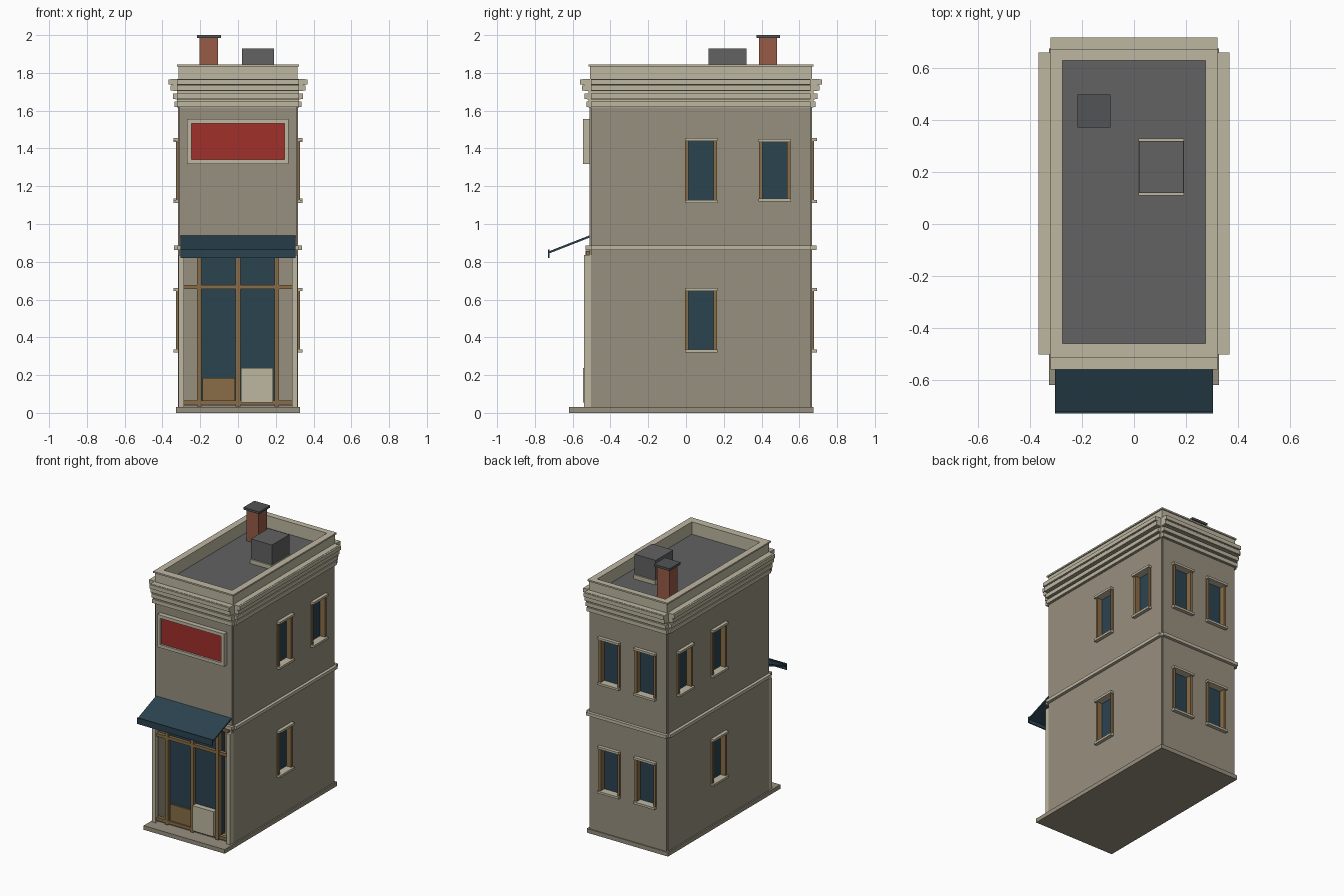
import bpy, bmesh
from mathutils import Vector

if "Cube" in bpy.data.objects:
    bpy.data.objects.remove(bpy.data.objects["Cube"], do_unlink=True)


def material(name, r, g, b):
    m = bpy.data.materials.new(name)
    m.use_nodes = True
    col = [(c / 255) ** 2.2 for c in (r, g, b)] + [1]
    m.diffuse_color = col
    m.node_tree.nodes["Principled BSDF"].inputs["Base Color"].default_value = col
    return m


WALL = material("stone wall", 150, 142, 126)
TRIM = material("pale trim", 188, 181, 160)
TEAL = material("dark teal", 47, 69, 81)
WOOD = material("brown wood", 135, 109, 73)
RED = material("sign red", 158, 51, 46)
BRICK = material("chimney brick", 150, 91, 72)
GREY = material("roof grey", 98, 98, 98)
SLATE = material("cap slate", 82, 84, 87)

# wall planes, measured outward from the centre
SIDE, FRONT, BACK = 0.317, 0.51, 0.668
PLANE = {"right": SIDE, "left": SIDE, "front": FRONT, "back": BACK}
NOTCH = 0.008


def finish(bm, name, mat):
    bmesh.ops.recalc_face_normals(bm, faces=bm.faces)
    me = bpy.data.meshes.new(name)
    bm.to_mesh(me)
    bm.free()
    me.materials.append(mat)
    ob = bpy.data.objects.new(name, me)
    bpy.context.collection.objects.link(ob)
    return ob


def boxes(name, mat, spans):
    """One object from boxes given as (x0, x1, y0, y1, z0, z1)."""
    bm = bmesh.new()
    for x0, x1, y0, y1, z0, z1 in spans:
        lo, hi = Vector((x0, y0, z0)), Vector((x1, y1, z1))
        for v in bmesh.ops.create_cube(bm, size=1)["verts"]:
            v.co = (lo + hi) / 2 + v.co * (hi - lo)
    return finish(bm, name, mat)


def prism(name, mat, outline, depth, axis):
    """Extrude a closed outline along an axis vector."""
    bm = bmesh.new()
    f = bm.faces.new([bm.verts.new(p) for p in outline])
    ext = bmesh.ops.extrude_face_region(bm, geom=[f])["geom"]
    for v in ext:
        if isinstance(v, bmesh.types.BMVert):
            v.co += Vector(axis) * depth
    return finish(bm, name, mat)


def on_wall(wall, u0, u1, d0, d1, z0, z1):
    """Box span along a wall; d is the distance out from its plane."""
    d0, d1 = d0 + PLANE[wall], d1 + PLANE[wall]
    if wall == "right":
        return d0, d1, u0, u1, z0, z1
    if wall == "left":
        return -d1, -d0, u0, u1, z0, z1
    if wall == "back":
        return u0, u1, d0, d1, z0, z1
    return u0, u1, -d1, -d0, z0, z1


def band(z0, z1, out, deep=0.03):
    """Four strips round the building, leaving the corners notched."""
    spans = [on_wall(w, -FRONT + NOTCH, BACK - NOTCH, -deep, out, z0, z1)
             for w in ("left", "right")]
    return spans + [on_wall(w, -SIDE - 0.005, SIDE + 0.005, -deep, out, z0, z1)
                    for w in ("front", "back")]


# base slab and main body with notched corners
boxes("base_slab", WALL, [(-0.327, 0.327, -0.62, 0.675, 0, 0.03)])
n, s = NOTCH, SIDE
quarter = [(s, BACK - n), (s - n, BACK - n), (s - n, BACK)]
back_half = quarter + [(-x, y) for x, y in reversed(quarter)]
front_half = [(x, -FRONT + (BACK - y)) for x, y in reversed(back_half)]
body = prism("walls", WALL, [(x, y, 0.03) for x, y in back_half + front_half],
             1.72, (0, 0, 1))

# window positions: wall, centre, sill height, lintel top
LOW, HIGH = (0.32, 0.66), (1.11, 1.455)
windows = [(w, 0.08, *z) for w in ("left", "right") for z in (LOW, HIGH)]
windows += [(w, 0.47, 1.12, 1.45) for w in ("left", "right")]
windows += [("back", u, *z) for u in (-0.145, 0.145) for z in (LOW, HIGH)]

# cut window openings and the shopfront recess
holes = [on_wall(w, c - 0.08, c + 0.08, -0.045, 0.05, a + 0.005, b - 0.005)
         for w, c, a, b in windows]
holes.append(on_wall("front", -0.285, 0.285, -0.075, 0.05, 0.04, 0.86))
cutter = boxes("opening_cutter", WALL, holes)
cutter.hide_render = True
mod = body.modifiers.new("openings", "BOOLEAN")
mod.operation, mod.solver, mod.object = "DIFFERENCE", "EXACT", cutter
bpy.context.view_layer.objects.active = body
bpy.ops.object.modifier_apply(modifier=mod.name)
bpy.data.objects.remove(cutter, do_unlink=True)

# windows: glass, wooden jambs, pale lintel and sill
for i, (w, c, a, b) in enumerate(windows, 1):
    h = 0.086
    boxes(f"{w}_window_glass_{i}", TEAL,
          [on_wall(w, c - 0.08, c + 0.08, -0.045, -0.03, a + 0.005, b - 0.005)])
    boxes(f"{w}_window_jambs_{i}", WOOD,
          [on_wall(w, u, u + 0.018, -0.04, 0.01, a + 0.012, b - 0.012)
           for u in (c - h + 0.002, c + h - 0.02)])
    boxes(f"{w}_window_lintel_and_sill_{i}", TRIM,
          [on_wall(w, c - h, c + h, -0.04, 0.025, z, z + 0.016)
           for z in (a, b - 0.016)])

# string course, stepped cornice, parapet
boxes("string_course", TRIM, band(0.862, 0.885, 0.022))
boxes("cornice_core", TRIM, band(1.63, 1.75, 0.006))
for i, (z, out) in enumerate([(1.62, 0.018), (1.662, 0.027),
                              (1.706, 0.04), (1.738, 0.051)], 1):
    boxes(f"cornice_step_{i}", TRIM, band(z, z + 0.028, out))
    boxes(f"cornice_joint_{i}", TRIM, band(z - 0.002, z + 0.03, out - 0.012))


def ring(name, out, z0, z1):
    xo, yf, yb = SIDE + out, -FRONT - out, BACK + out
    boxes(name, TRIM, [(-xo, -0.275, yf, yb, z0, z1), (0.275, xo, yf, yb, z0, z1),
                       (-0.275, 0.275, yf, -0.46, z0, z1),
                       (-0.275, 0.275, 0.63, yb, z0, z1)])


ring("parapet", -0.002, 1.74, 1.836)
ring("parapet_coping", 0.006, 1.834, 1.845)

# roof deck, vent box, chimney
boxes("roof_deck", GREY, [(-0.278, 0.278, -0.463, 0.633, 1.74, 1.755)])
boxes("vent_skirt", TRIM, [(0.018, 0.192, 0.11, 0.33, 1.75, 1.785)])
boxes("vent_box", GREY, [(0.02, 0.19, 0.12, 0.32, 1.78, 1.93)])
boxes("chimney", BRICK, [(-0.203, -0.105, 0.386, 0.482, 1.75, 1.986)])
boxes("chimney_cap", SLATE, [(-0.217, -0.09, 0.372, 0.498, 1.984, 2.0)])

# sign board with raised frame
u0, u1, z0, z1, t = -0.27, 0.268, 1.318, 1.556, 0.023
boxes("sign_frame", TRIM, [
    on_wall("front", u0, u1, 0, 0.034, z0, z0 + t),
    on_wall("front", u0, u1, 0, 0.034, z1 - t, z1),
    on_wall("front", u0, u0 + t, 0, 0.034, z0 + t, z1 - t),
    on_wall("front", u1 - t, u1, 0, 0.034, z0 + t, z1 - t)])
boxes("sign_panel", RED,
      [on_wall("front", u0 + t, u1 - t, 0, 0.02, z0 + t, z1 - t)])

# shopfront: glazed bay, posts, rails, lower panels, pilasters
boxes("shop_glass", TEAL, [on_wall("front", -0.2, 0.2, -0.08, -0.005, 0.05, 0.86)])
boxes("shop_posts", WOOD,
      [on_wall("front", x - 0.012, x + 0.012, -0.015, 0.022, 0.035, 0.86)
       for x in (-0.205, 0, 0.205)])
boxes("shop_rails", WOOD,
      [on_wall("front", -0.29, 0.29, -0.01, 0.018, z, z + 0.022)
       for z in (0.044, 0.656, 0.835)])
boxes("shop_left_panel", WOOD,
      [on_wall("front", -0.187, -0.015, -0.01, 0.008, 0.066, 0.186)])
boxes("shop_right_panel", TRIM,
      [on_wall("front", 0.015, 0.185, -0.005, 0.034, 0.055, 0.238)])
boxes("shop_pilasters", TRIM,
      [on_wall("front", x - 0.014, x + 0.014, -0.01, 0.03, 0.03, 0.835)
       for x in (-0.3, 0.3)])

# awning: sloped sheet with a hanging valance
profile = [(-0.51, 0.94), (-0.725, 0.855), (-0.725, 0.865), (-0.73, 0.865),
           (-0.73, 0.82), (-0.722, 0.82), (-0.722, 0.845), (-0.51, 0.928)]
profile[1:3] = [(-0.722, 0.857), (-0.722, 0.865)]
prism("awning", TEAL, [(-0.304, y, z) for y, z in profile], 0.608, (1, 0, 0))
